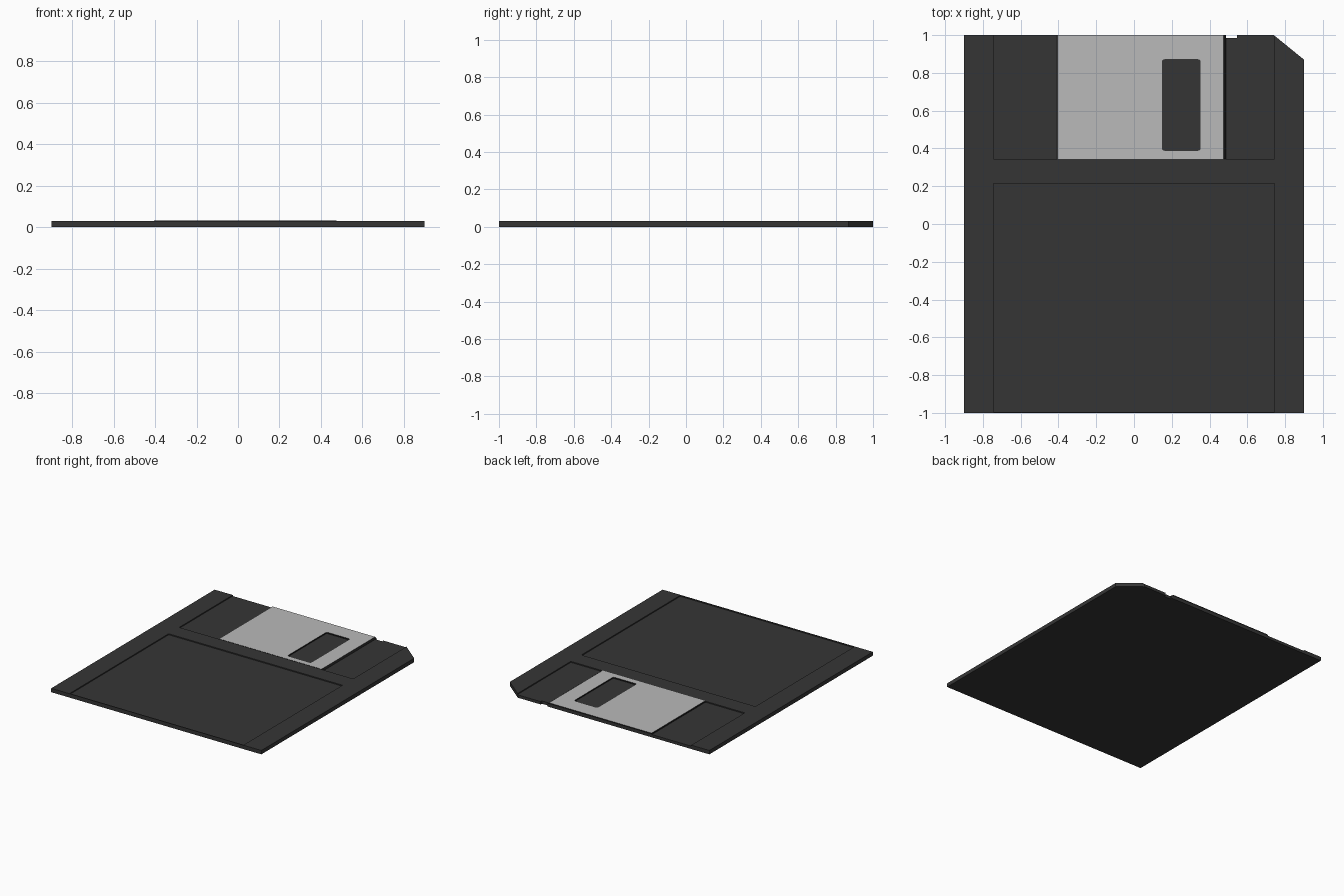
import bpy, bmesh, math

if "Cube" in bpy.data.objects:
    bpy.data.objects.remove(bpy.data.objects["Cube"])

TOP, FLOOR, SHUTTER_TOP = 0.030, 0.022, 0.032


def material(name, v):
    m = bpy.data.materials.new(name)
    m.diffuse_color = (v, v, v, 1)
    m.use_nodes = True
    m.node_tree.nodes["Principled BSDF"].inputs["Base Color"].default_value = m.diffuse_color
    return m


dark_plastic = material("dark plastic", 0.036)
metal = material("shutter metal", 0.49)
black = material("black edge", 0.010)


def prism(name, low, z0, z1, mats=(), high=None):
    """Solid between a lower outline and an upper one (same outline by default)."""
    high = high or low
    bm = bmesh.new()
    a = [bm.verts.new((x, y, z0)) for x, y in low]
    b = [bm.verts.new((x, y, z1)) for x, y in high]
    bm.faces.new(a[::-1])
    bm.faces.new(b)
    n = len(a)
    for i in range(n):
        j = (i + 1) % n
        bm.faces.new((a[i], a[j], b[j], b[i]))
    me = bpy.data.meshes.new(name)
    bm.to_mesh(me)
    bm.free()
    for m in mats:
        me.materials.append(m)
    ob = bpy.data.objects.new(name, me)
    bpy.context.collection.objects.link(ob)
    return ob


def rect(x0, x1, y0, y1):
    return [(x0, y0), (x1, y0), (x1, y1), (x0, y1)]


def round_rect(x0, x1, y0, y1, r, steps=3):
    pts = []
    corners = [(x1 - r, y0 + r, -90), (x1 - r, y1 - r, 0),
               (x0 + r, y1 - r, 90), (x0 + r, y0 + r, 180)]
    for cx, cy, start in corners:
        for i in range(steps + 1):
            t = math.radians(start + 90 * i / steps)
            pts.append((cx + r * math.cos(t), cy + r * math.sin(t)))
    return pts


def cut(ob, cutter):
    cutter.hide_render = True
    mod = ob.modifiers.new("cut", 'BOOLEAN')
    mod.operation, mod.solver, mod.object = 'DIFFERENCE', 'EXACT', cutter
    bpy.context.view_layer.objects.active = ob
    bpy.ops.object.modifier_apply(modifier=mod.name)
    bpy.data.objects.remove(cutter)


# Disk case with one clipped corner
case = prism("case", [(-0.9, -1), (0.9, -1), (0.9, 0.87), (0.74, 1), (-0.9, 1)],
             0, TOP, [dark_plastic])
# Label recess (thin lip at the front edge), shutter recess, edge notch
cut(case, prism("label_cutter", rect(-0.745, 0.745, -0.994, 0.215), FLOOR, 0.1))
cut(case, prism("shutter_cutter", rect(-0.745, 0.745, 0.345, 1.1), FLOOR, 0.1))
cut(case, prism("notch_cutter", rect(0.488, 0.545, 0.985, 1.1), -0.1, 0.1))

# Sliding shutter with sloped right edge and a window
shutter = prism("shutter", rect(-0.408, 0.487, 0.345, 1), FLOOR, SHUTTER_TOP,
                [metal, black], high=rect(-0.405, 0.474, 0.345, 1))
cut(shutter, prism("window_cutter", round_rect(0.15, 0.35, 0.39, 0.87, 0.012), -0.1, 0.1))
for p in shutter.data.polygons:
    p.material_index = 0 if p.normal.z > 0.9 else 1
